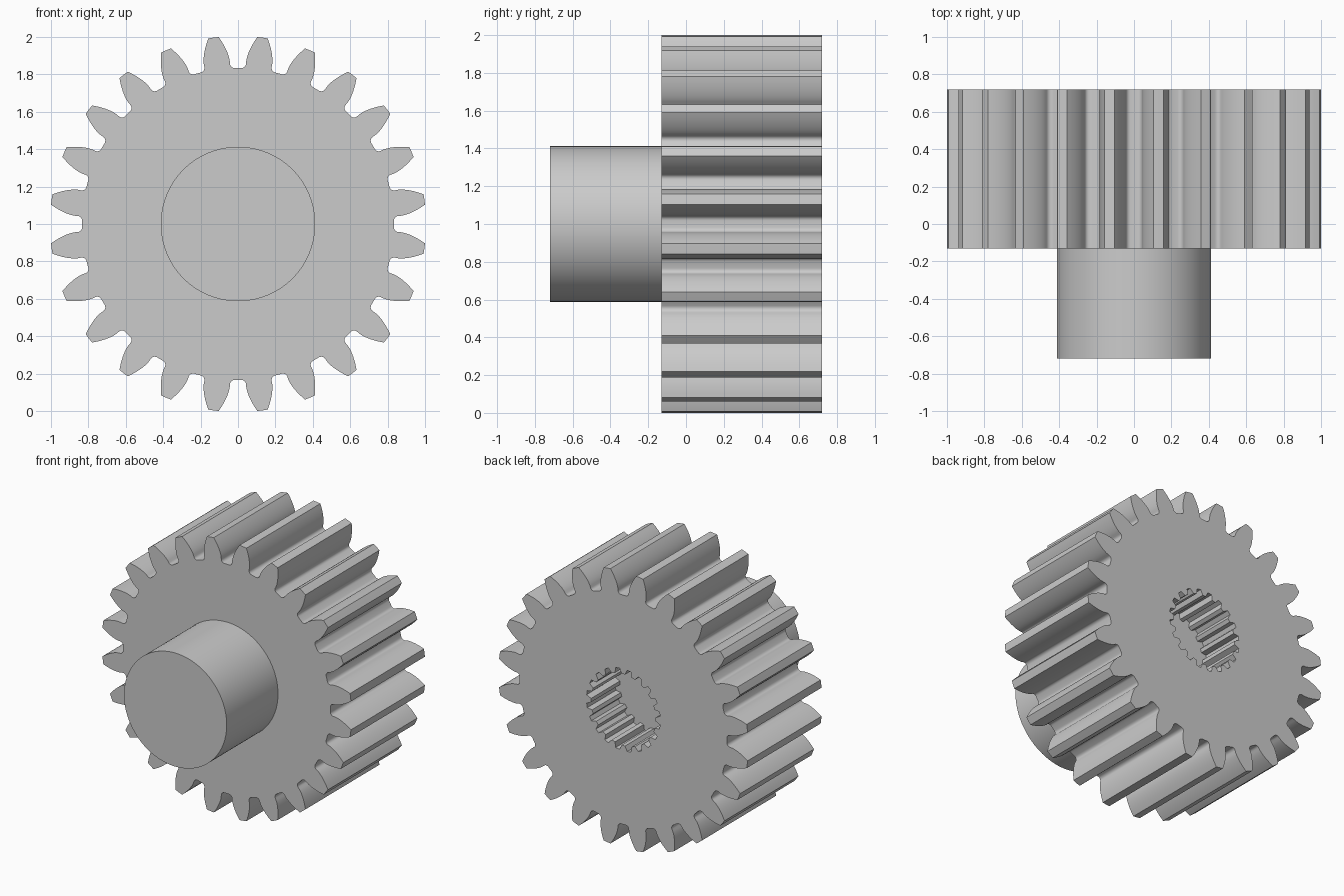
import bpy, bmesh, math

old = bpy.data.objects.get("Cube")
if old:
    bpy.data.objects.remove(old, do_unlink=True)

FRONT, SHOULDER, BACK = -0.72, -0.13, 0.72
POCKET_FLOOR = BACK - 0.33
TEETH, SPLINES = 24, 20
PITCH_R, TIP_R, ROOT_R = 0.928, 1.005, 0.834
BASE_R = PITCH_R * math.cos(math.radians(20))

grey = bpy.data.materials.new("plain grey")
grey.use_nodes = True
grey.diffuse_color = (0.6, 0.6, 0.6, 1)
grey.node_tree.nodes["Principled BSDF"].inputs["Base Color"].default_value = (0.6, 0.6, 0.6, 1)


def involute(r):
    a = math.acos(min(1, BASE_R / r))
    return math.tan(a) - a


def repeat(half, count):
    """Mirror a half tooth of (angle, radius) points and repeat it around the axis."""
    full = [(-a, r) for a, r in reversed(half) if a > 0] + half
    step = math.tau / count
    return [((k + 0.5) * step + a, r) for k in range(count) for a, r in full]


def ring(bm, points, y):
    return [bm.verts.new((r * math.sin(a), y, 1 + r * math.cos(a))) for a, r in points]


def loop_edges(bm, verts):
    return [bm.edges.new((v, verts[i - 1])) for i, v in enumerate(verts)]


def wall(bm, a, b):
    for i in range(len(a)):
        bm.faces.new((a[i - 1], a[i], b[i], b[i - 1]))


def finish(bm, name):
    bmesh.ops.recalc_face_normals(bm, faces=bm.faces)
    mesh = bpy.data.meshes.new(name)
    bm.to_mesh(mesh)
    bm.free()
    mesh.materials.append(grey)
    obj = bpy.data.objects.new(name, mesh)
    bpy.context.collection.objects.link(obj)
    bpy.ops.object.select_all(action='DESELECT')
    obj.select_set(True)
    bpy.context.view_layer.objects.active = obj
    bpy.ops.object.shade_smooth_by_angle(angle=math.radians(32))


# Half tooth: tip, involute flank, then rounded root
half_pitch = math.pi / TEETH
half_tooth = [(0, TIP_R)]
for i in range(9):
    r = TIP_R + (BASE_R - TIP_R) * i / 8
    half_tooth.append((half_pitch / 2 + involute(PITCH_R) - involute(r), r))
base_angle, fillet = half_tooth[-1][0], 0.024
for i in range(6):
    t = math.pi / 2 * i / 5
    half_tooth.append((base_angle + fillet / ROOT_R * (1 - math.cos(t)),
                       ROOT_R + fillet * (1 - math.sin(t))))

# Half spline groove
half_groove = [(math.radians(3), 0.297), (math.radians(6), 0.26)]

# Gear body with a splined blind pocket in the back
bm = bmesh.new()
outline = repeat(half_tooth, TEETH)
bore = repeat(half_groove, SPLINES)
front, back = ring(bm, outline, SHOULDER), ring(bm, outline, BACK)
mouth, floor = ring(bm, bore, BACK), ring(bm, bore, POCKET_FLOOR)
back_edges = loop_edges(bm, back) + loop_edges(bm, mouth)
wall(bm, front, back)
wall(bm, mouth, floor)
bm.faces.new(front)
bm.faces.new(floor)
bmesh.ops.triangle_fill(bm, edges=back_edges, use_beauty=True, use_dissolve=False)
finish(bm, "gear_body")

# Round hub on the front
bm = bmesh.new()
circle = [(math.tau * i / 96, 0.413) for i in range(96)]
hub_front, hub_back = ring(bm, circle, FRONT), ring(bm, circle, SHOULDER + 0.01)
wall(bm, hub_front, hub_back)
bm.faces.new(hub_front)
bm.faces.new(hub_back)
finish(bm, "hub")
